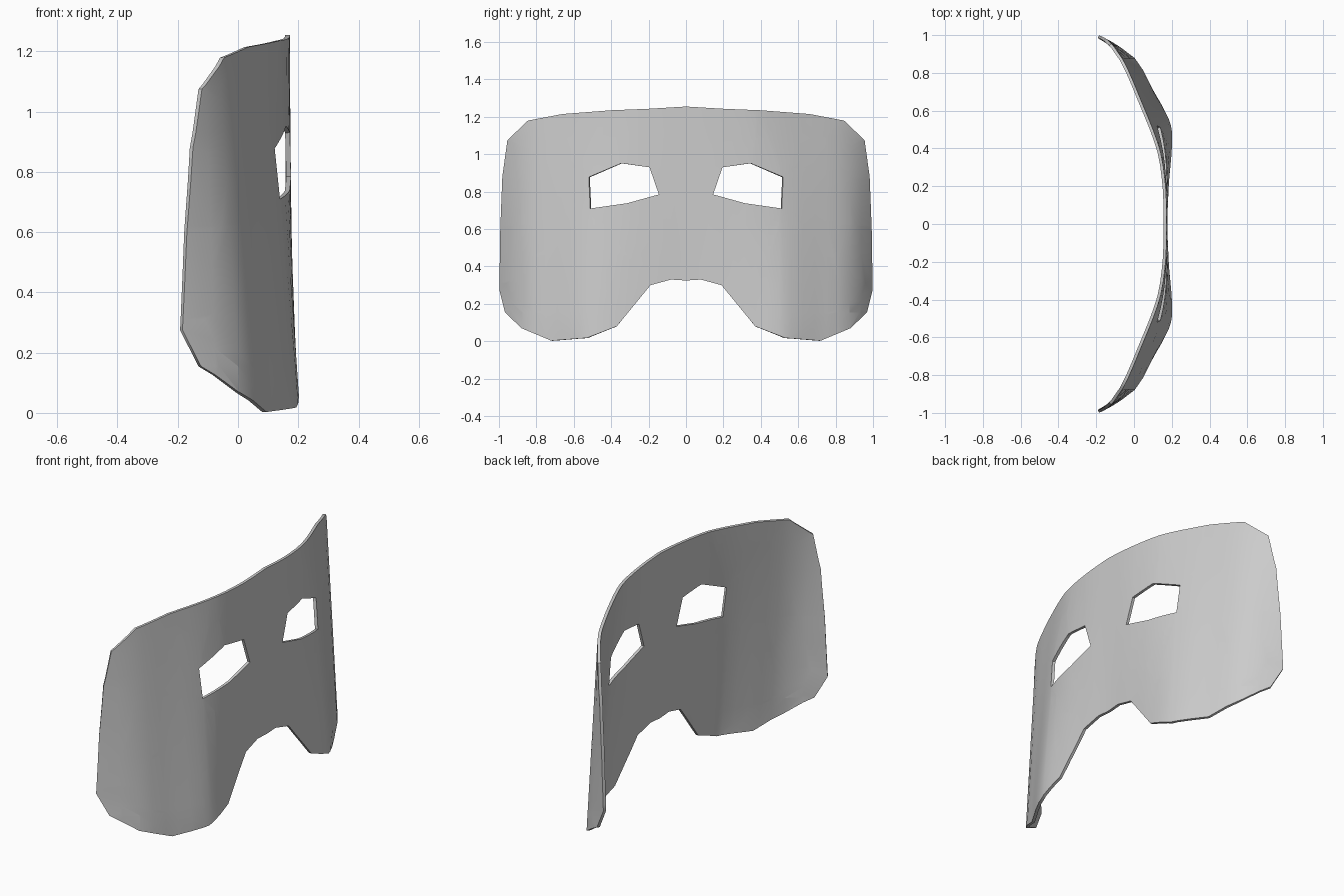
import bpy, bmesh
from mathutils import Vector

if "Cube" in bpy.data.objects:
    bpy.data.objects.remove(bpy.data.objects["Cube"])

# Half outline and eye opening, as (y, z)
OUTLINE = [(0, 1.255), (.2, 1.243), (.4, 1.235), (.66, 1.215), (.845, 1.18), (.955, 1.075),
           (.982, .88), (.993, .6), (.998, .275), (.968, .155), (.88, .07), (.72, .003),
           (.53, .018), (.37, .08), (.19, .30), (.08, .33), (0, .325)]
EYE = [(.145, .785), (.195, .93), (.345, .952), (.52, .878), (.512, .71), (.315, .738)]

# Curvature across the face, as (y, x), near the top and bottom edges
TOP = [(0, .172), (.2, .167), (.4, .135), (.66, .035), (.845, -.047), (.955, -.122), (1.0, -.17)]
BOTTOM = [(0, .178), (.2, .188), (.37, .2), (.53, .193), (.72, .095), (.88, .003), (.97, -.125), (1.0, -.193)]


def curve(points, y):
    """Smooth Hermite interpolation through the points."""
    n = len(points)
    i = max(k for k in range(n - 1) if points[k][0] <= y + 1e-6)

    def slope(k):
        if k == 0:
            return 0
        a, b = points[k - 1], points[min(k + 1, n - 1)]
        return (b[1] - a[1]) / (b[0] - a[0])
    (y0, x0), (y1, x1) = points[i], points[i + 1]
    h = y1 - y0
    t = (y - y0) / h
    return ((2*t**3 - 3*t**2 + 1) * x0 + (t**3 - 2*t**2 + t) * h * slope(i)
            + (3*t**2 - 2*t**3) * x1 + (t**3 - t**2) * h * slope(i + 1))


def depth(y, z):
    t = min(max((1.2 - z) / 1.15, 0), 1)
    return (1 - t) * curve(TOP, y) + t * curve(BOTTOM, y)


# Flat half mask with its eye hole
bm = bmesh.new()
edges = []
for pts, closed in ((OUTLINE, True), (EYE, True)):
    vs = [bm.verts.new((0, y, z)) for y, z in pts]
    edges += [bm.edges.new((vs[i], vs[(i + 1) % len(vs)])) for i in range(len(vs))]
bmesh.ops.triangle_fill(bm, edges=edges, use_beauty=True, normal=(1, 0, 0))


# Slice into a grid so it can bend
def slice_at(co, no):
    bmesh.ops.bisect_plane(bm, geom=bm.verts[:] + bm.edges[:] + bm.faces[:],
                           dist=1e-4, plane_co=co, plane_no=no)


for i in range(1, 16):
    slice_at((0, i / 16, 0), (0, 1, 0))
for i in range(1, 8):
    slice_at((0, 0, i * .155), (0, 0, 1))

# Bend, orient outward, mirror
for v in bm.verts:
    v.co.x = depth(v.co.y, v.co.z)
bm.normal_update()
bmesh.ops.reverse_faces(bm, faces=[f for f in bm.faces if f.normal.x < 0])
bmesh.ops.mirror(bm, geom=bm.verts[:] + bm.edges[:] + bm.faces[:], axis='Y', merge_dist=1e-4)
bm.normal_update()
bmesh.ops.reverse_faces(bm, faces=[f for f in bm.faces if f.normal.x < 0])
mesh = bpy.data.meshes.new("face_mask")
bm.to_mesh(mesh)
bm.free()
mask = bpy.data.objects.new("face_mask", mesh)
bpy.context.collection.objects.link(mask)
bpy.context.view_layer.objects.active = mask
mask.select_set(True)

# Thin shell
shell = mask.modifiers.new("shell", 'SOLIDIFY')
shell.thickness = .016
shell.offset = -1
bpy.ops.object.modifier_apply(modifier=shell.name)
bpy.ops.object.shade_smooth_by_angle(angle=.6)
